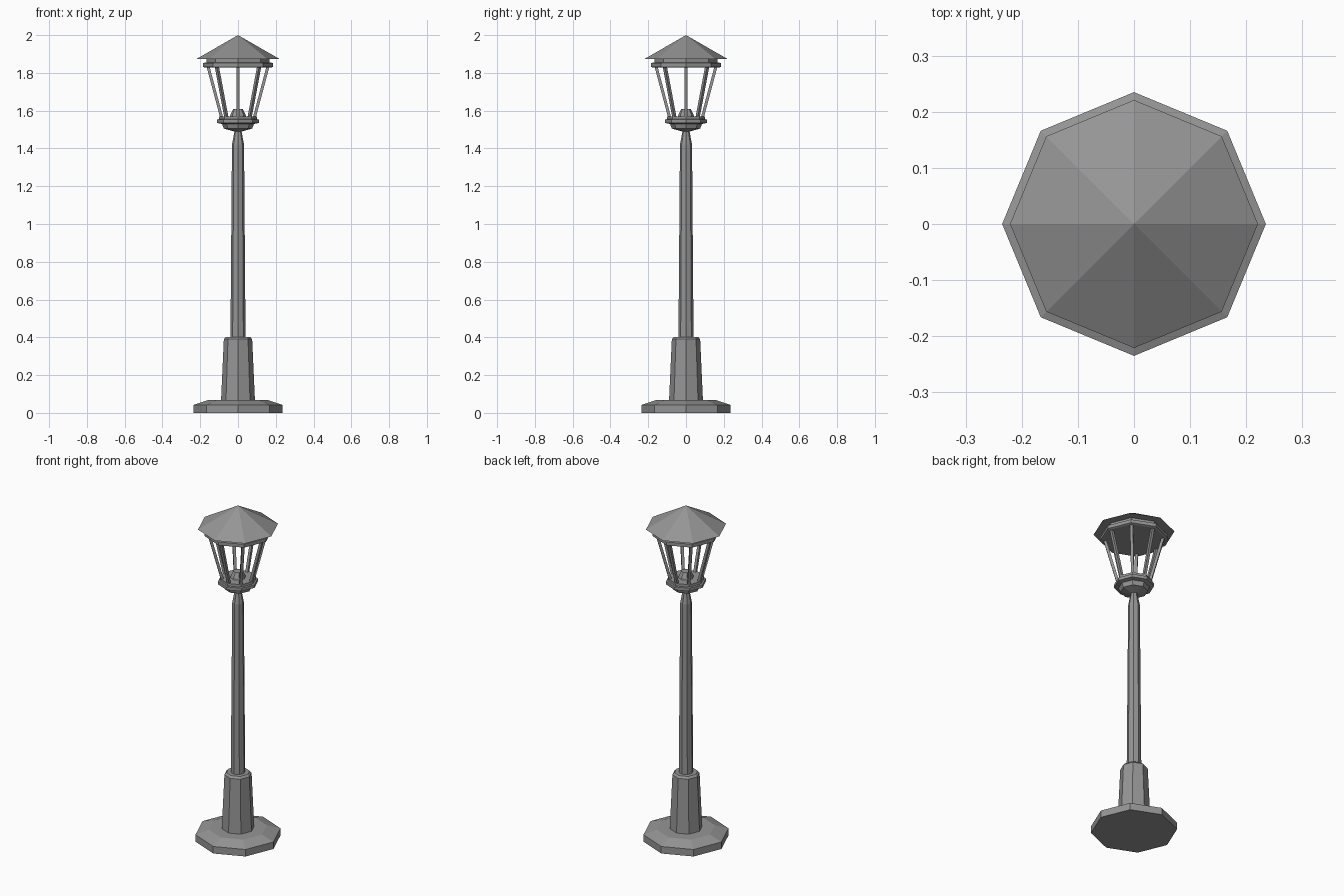
import bpy, bmesh, math
from mathutils import Vector

SIDES = 8

cube = bpy.data.objects.get("Cube")
if cube:
    bpy.data.objects.remove(cube, do_unlink=True)

iron = bpy.data.materials.new("grey_iron")
iron.use_nodes = True
GREY = (0.3, 0.3, 0.3, 1)
iron.diffuse_color = GREY
iron.node_tree.nodes["Principled BSDF"].inputs["Base Color"].default_value = GREY


def finish(name, bm):
    bmesh.ops.recalc_face_normals(bm, faces=bm.faces)
    mesh = bpy.data.meshes.new(name)
    bm.to_mesh(mesh)
    bm.free()
    mesh.materials.append(iron)
    obj = bpy.data.objects.new(name, mesh)
    bpy.context.collection.objects.link(obj)
    return obj


def ring_point(radius, i):
    a = math.tau * i / SIDES
    return Vector((radius * math.cos(a), radius * math.sin(a), 0))


def octagon_stack(name, profile):
    """Closed eight-sided solid from (radius, height) pairs; radius 0 is a tip."""
    bm = bmesh.new()
    rings = []
    for radius, z in profile:
        count = SIDES if radius else 1
        rings.append([bm.verts.new(ring_point(radius, i) + Vector((0, 0, z)))
                      for i in range(count)])
    for low, high in zip(rings, rings[1:]):
        for i in range(SIDES):
            j = (i + 1) % SIDES
            if len(high) == 1:
                bm.faces.new((low[i], low[j], high[0]))
            else:
                bm.faces.new((low[i], low[j], high[j], high[i]))
    for ring in (rings[0], rings[-1]):
        if len(ring) > 1:
            bm.faces.new(ring)
    return finish(name, bm)


# Foot, pedestal and pole
octagon_stack("base", [(0.235, 0), (0.235, 0.042), (0.16, 0.067)])
octagon_stack("pedestal", [(0.09, 0.06), (0.075, 0.39), (0.064, 0.402)])
octagon_stack("pole", [(0.04, 0.395), (0.032, 1.42), (0.017, 1.5)])

# Lantern floor and burner
octagon_stack("lantern_floor", [(0.02, 1.49), (0.075, 1.505), (0.085, 1.53),
                                (0.11, 1.535), (0.11, 1.553),
                                (0.1, 1.555), (0.1, 1.57)])
octagon_stack("burner", [(0.043, 1.565), (0.04, 1.58), (0.026, 1.608)])

# Slanted corner bars
bm = bmesh.new()
HALF = 0.008
for i in range(SIDES):
    radial = ring_point(1, i)
    side = Vector((-radial.y, radial.x, 0))
    ends = []
    for radius, z in ((0.087, 1.565), (0.159, 1.835)):
        centre = radial * radius + Vector((0, 0, z))
        ends.append([bm.verts.new(centre + radial * HALF * u + side * HALF * v)
                     for u, v in ((-1, -1), (1, -1), (1, 1), (-1, 1))])
    low, high = ends
    for k in range(4):
        m = (k + 1) % 4
        bm.faces.new((low[k], low[m], high[m], high[k]))
    bm.faces.new(low)
    bm.faces.new(high)
finish("lantern_bars", bm)

# Collar under the roof, and the roof
octagon_stack("roof_collar", [(0.175, 1.828), (0.186, 1.832), (0.186, 1.852),
                              (0.168, 1.856), (0.168, 1.876)])
octagon_stack("roof", [(0.221, 1.873), (0, 2.0)])
